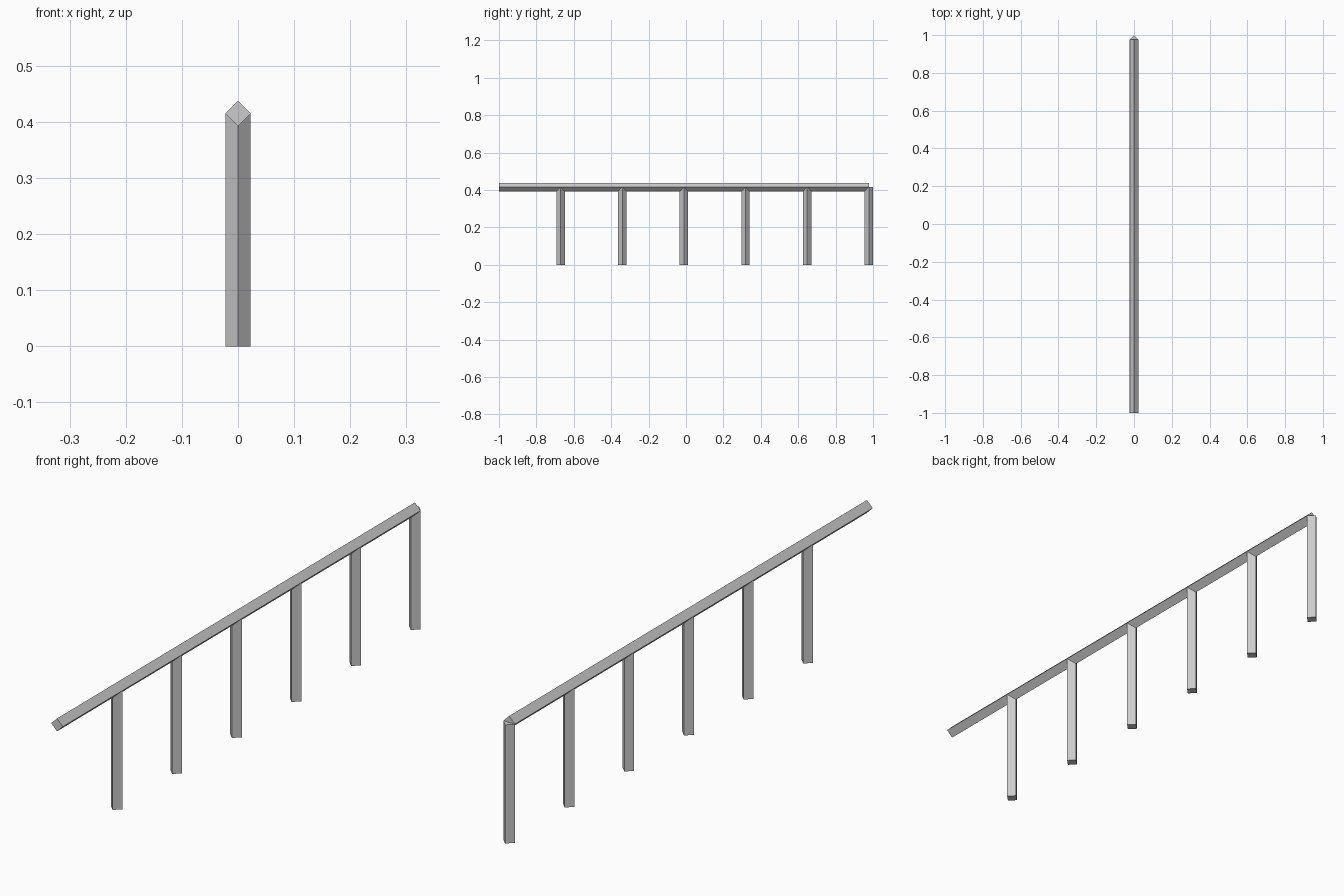
import bpy
import math

if "Cube" in bpy.data.objects:
    bpy.data.objects.remove(bpy.data.objects["Cube"])

R = 0.0225             # half diagonal of the square bars
AXIS_Z = 0.415         # height of the rail centre line
Y0, Y1 = -1.0, 1.0 - R
POSTS = 6


def square_bar(name, length, location, rotation=(0, 0, 0)):
    """Four-sided bar standing on its edge (diamond section)."""
    bpy.ops.mesh.primitive_cylinder_add(vertices=4, radius=R, depth=length,
                                        location=location, rotation=rotation)
    bar = bpy.context.object
    bar.name = name
    return bar


# Long top rail
square_bar("top_rail", Y1 - Y0, (0, (Y0 + Y1) / 2, AXIS_Z), (math.pi / 2, 0, 0))

# Evenly spaced posts, the last one at the rail's back end
step = (Y1 - Y0) / POSTS
for i in range(1, POSTS + 1):
    square_bar(f"post_{i}", AXIS_Z, (0, Y0 + step * i, AXIS_Z / 2))
